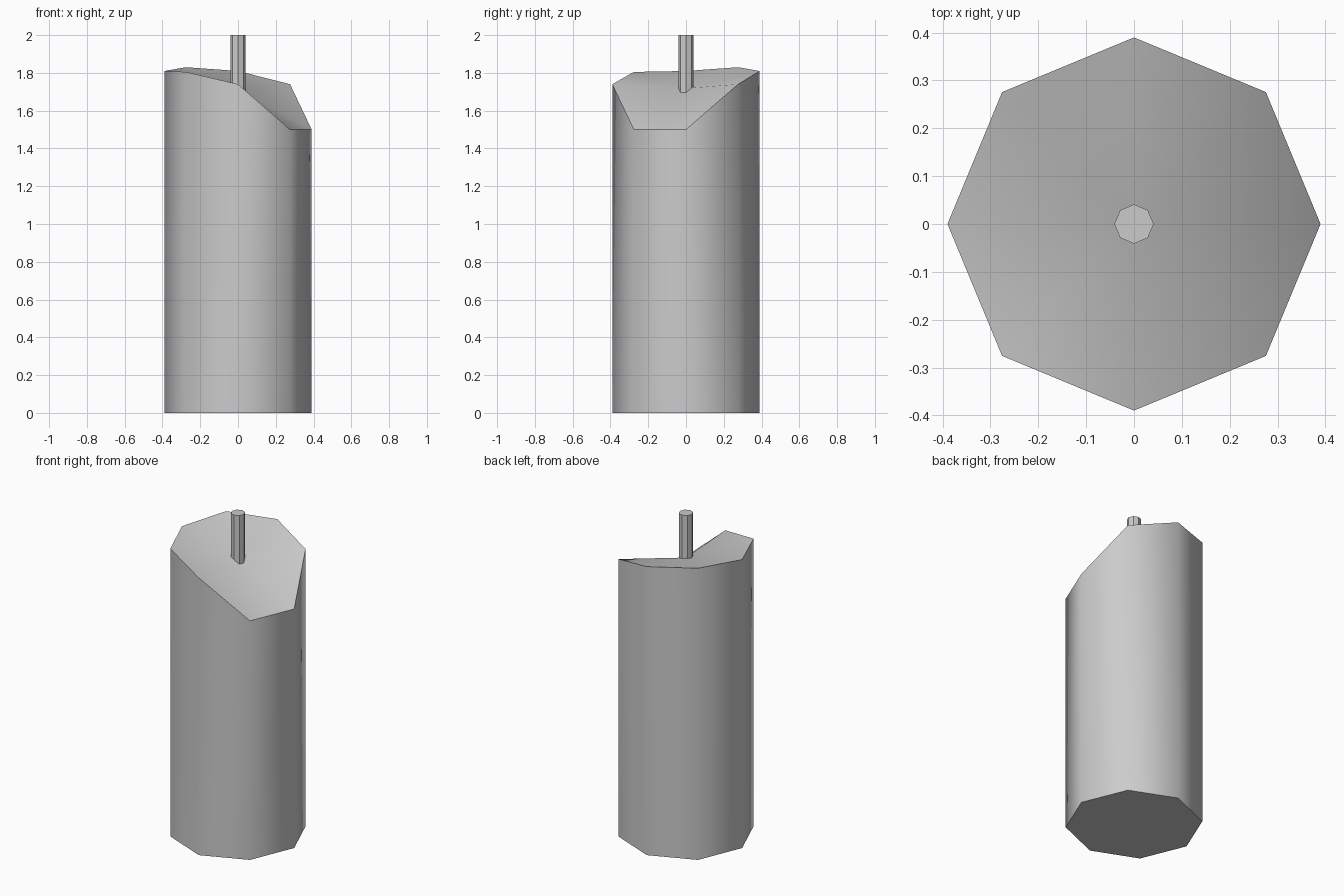
import bpy, bmesh
from math import cos, sin, pi, radians

if "Cube" in bpy.data.objects:
    bpy.data.objects.remove(bpy.data.objects["Cube"])


def ring(bm, radius, heights):
    n = len(heights)
    return [bm.verts.new((radius * cos(2 * pi * i / n), radius * sin(2 * pi * i / n), z))
            for i, z in enumerate(heights)]


def column(name, radius, base, tops, centre=None):
    """Eight-sided column; an optional centre point fans the top surface."""
    bm = bmesh.new()
    low = ring(bm, radius, [base] * len(tops))
    high = ring(bm, radius, tops)
    hub = bm.verts.new((0, 0, centre)) if centre is not None else None
    for i in range(len(tops)):
        j = (i + 1) % len(tops)
        bm.faces.new((low[i], low[j], high[j], high[i]))
        if hub:
            bm.faces.new((high[i], high[j], hub))
    bm.faces.new(low[::-1])
    if not hub:
        bm.faces.new(high)
    mesh = bpy.data.meshes.new(name)
    bm.to_mesh(mesh)
    bm.free()
    obj = bpy.data.objects.new(name, mesh)
    bpy.context.collection.objects.link(obj)
    return obj


# Wax body with a melted, uneven rim (heights anticlockwise from +x)
wax = column("candle_wax", 0.39, 0,
             [1.50, 1.74, 1.81, 1.83, 1.81, 1.805, 1.74, 1.50], centre=1.718)
bpy.context.view_layer.objects.active = wax
wax.select_set(True)
bpy.ops.object.shade_smooth_by_angle(angle=radians(50))

# Flat-sided wick, sunk slightly into the wax
column("wick", 0.041, 1.69, [2.0] * 8)
